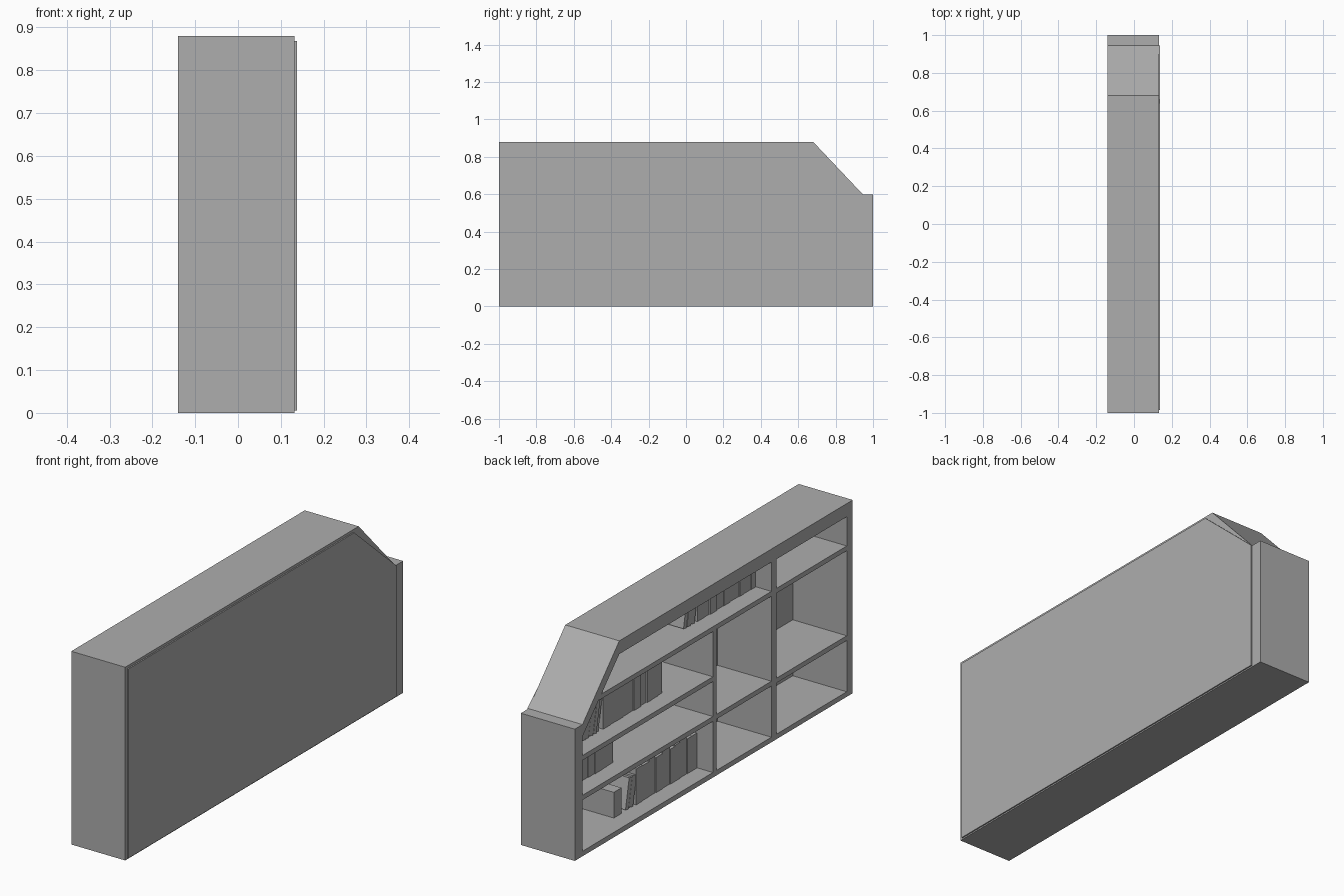
import bpy
import bmesh
import math
import random
from mathutils import Matrix, Vector

random.seed(4)
cube = bpy.data.objects.get("Cube")
if cube:
    bpy.data.objects.remove(cube, do_unlink=True)

COLOUR = (0.42, 0.42, 0.42, 1)
grey = bpy.data.materials.new("plain_grey")
grey.use_nodes = True
grey.diffuse_color = COLOUR
grey.node_tree.nodes["Principled BSDF"].inputs["Base Color"].default_value = COLOUR

OPEN, BACK = -0.14, 0.132      # open side and rear of the shelving
TOP, FLOOR = 0.88, 0.023
T = 0.022                      # shelf thickness


def finish(name, bm):
    bmesh.ops.recalc_face_normals(bm, faces=bm.faces[:])
    mesh = bpy.data.meshes.new(name)
    bm.to_mesh(mesh)
    bm.free()
    mesh.materials.append(grey)
    obj = bpy.data.objects.new(name, mesh)
    bpy.context.collection.objects.link(obj)


def prism(name, outline, x0=OPEN, x1=BACK):
    """Extrude a y-z outline along x."""
    bm = bmesh.new()
    face = bm.faces.new([bm.verts.new((x0, y, z)) for y, z in outline])
    grown = bmesh.ops.extrude_face_region(bm, geom=[face])
    verts = [v for v in grown["geom"] if isinstance(v, bmesh.types.BMVert)]
    bmesh.ops.translate(bm, verts=verts, vec=(x1 - x0, 0, 0))
    finish(name, bm)


def board(name, y0, y1, z0, z1, x0=OPEN, x1=BACK):
    prism(name, [(y0, z0), (y1, z0), (y1, z1), (y0, z1)], x0, x1)


# Outer frame with the cut-off corner
board("base_board", -0.957, 0.945, 0, FLOOR)
board("tall_end", -1, -0.957, 0, TOP)
board("short_end", 0.945, 1, 0, 0.6)
prism("top_board", [(-0.957, 0.82), (0.68, 0.82), (0.68, TOP), (-0.957, TOP)])
prism("sloped_board", [(0.68, 0.82), (0.945, 0.545), (0.945, 0.6), (0.68, TOP)])

# Thin back panel
prism("back_panel", [(-0.985, 0.006), (0.945, 0.006), (0.945, 0.6),
                     (0.64, 0.868), (-0.985, 0.868)], BACK, 0.138)

# Dividers and shelves
board("tall_divider", -0.45, -0.415, FLOOR, 0.82)
board("short_divider", -0.018, 0.006, FLOOR, 0.665)
for name, y0, y1, z in (("lower_shelf", -0.957, 0.945, 0.256),
                        ("middle_shelf", 0.006, 0.945, 0.437),
                        ("upper_shelf", -0.957, 0.825, 0.665)):
    board(name, y0, y1, z, z + T)


# Books: each row stands upright, then leans back beyond a given point
def book_row(name, start, lean_from, end, z, height):
    bm = bmesh.new()
    y, leaning = start, False
    while True:
        w = random.uniform(0.03, 0.055)
        h = height * random.uniform(0.93, 1)
        angle = 0
        if y >= lean_from:
            angle = math.radians(11)
            w *= 0.6
            if not leaning:
                y += h * math.sin(angle)
                leaning = True
        step = w / math.cos(angle)
        if y + step > end:
            break
        spine = -0.06 + random.uniform(-0.003, 0.003)
        depth = 0.1 - spine
        move = (Matrix.Translation((spine, y, z)) @ Matrix.Rotation(angle, 4, "X")
                @ Matrix.Translation((depth / 2, w / 2, h / 2))
                @ Matrix.Diagonal(Vector((depth, w - 0.001, h, 1))))
        bmesh.ops.create_cube(bm, size=1, matrix=move)
        y += step
    finish(name, bm)


book_row("bottom_books", 0.008, 0.5, 0.45, FLOOR, 0.17)
book_row("bottom_leaning_books", 0.44, 0.44, 0.55, FLOOR, 0.14)
board("small_book", 0.55, 0.605, FLOOR, 0.14, -0.06, 0.1)
book_row("lower_books", 0.61, 0.82, 0.94, 0.256 + T, 0.115)
book_row("middle_books", 0.256, 0.68, 0.93, 0.437 + T, 0.155)
book_row("upper_books", -0.413, -0.02, 0.11, 0.665 + T, 0.1)
